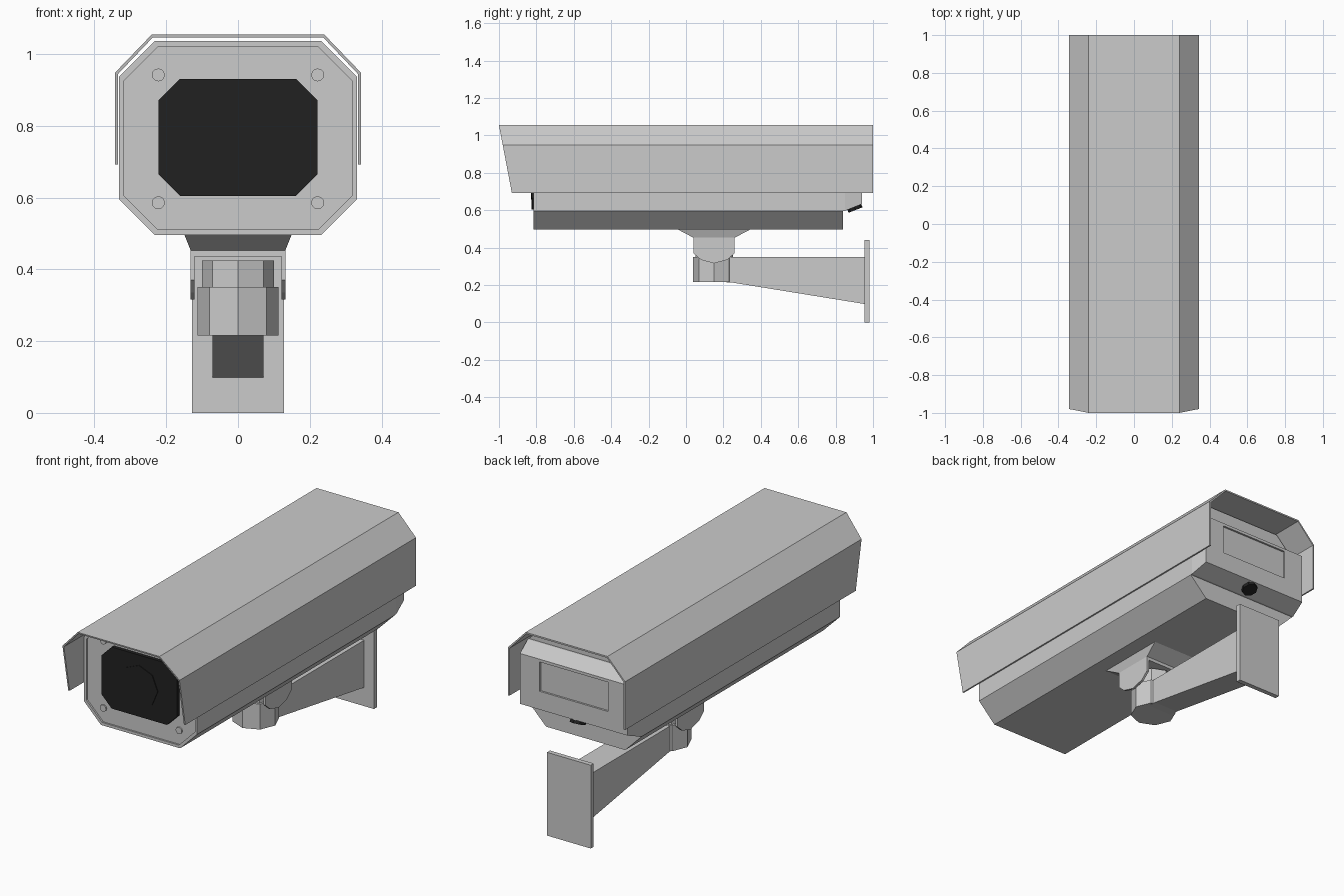
import bpy, bmesh, math
from mathutils import Vector

if "Cube" in bpy.data.objects:
    bpy.data.objects.remove(bpy.data.objects["Cube"])


def material(name, value):
    m = bpy.data.materials.new(name)
    m.diffuse_color = (value, value, value, 1)
    m.use_nodes = True
    m.node_tree.nodes["Principled BSDF"].inputs["Base Color"].default_value = m.diffuse_color
    return m


GREY = material("light_grey", 0.6)
BLACK = material("matte_black", 0.015)


def loft(name, rings, mat):
    """Bridge equal-sized rings of points and cap both ends."""
    bm = bmesh.new()
    loops = [[bm.verts.new(p) for p in ring] for ring in rings]
    n = len(loops[0])
    for a, b in zip(loops, loops[1:]):
        for i in range(n):
            j = (i + 1) % n
            bm.faces.new((a[i], a[j], b[j], b[i]))
    bm.faces.new(loops[0])
    bm.faces.new(loops[-1])
    bmesh.ops.recalc_face_normals(bm, faces=bm.faces)
    me = bpy.data.meshes.new(name)
    bm.to_mesh(me)
    bm.free()
    me.materials.append(mat)
    ob = bpy.data.objects.new(name, me)
    bpy.context.collection.objects.link(ob)
    return ob


def octagon(hw, z0, z1, cut, y):
    """Chamfered rectangle facing y."""
    return [(x, y, z) for x, z in (
        (-hw + cut, z0), (hw - cut, z0), (hw, z0 + cut), (hw, z1 - cut),
        (hw - cut, z1), (-hw + cut, z1), (-hw, z1 - cut), (-hw, z0 + cut))]


def rect_y(hw, z0, z1, y):
    return [(-hw, y, z0), (hw, y, z0), (hw, y, z1), (-hw, y, z1)]


def rect_z(hw, y0, y1, z):
    return [(-hw, y0, z), (hw, y0, z), (hw, y1, z), (-hw, y1, z)]


def disc(name, centre, axis, radius, depth, mat, sides=8, turn=0.0):
    """Low-sided cylinder growing from centre along axis."""
    axis = Vector(axis).normalized()
    u = Vector((1, 0, 0)) if abs(axis.x) < 0.9 else Vector((0, 1, 0))
    v = axis.cross(u)
    ring = [Vector(centre) + radius * (u * math.cos(t) + v * math.sin(t))
            for t in (turn + math.tau * i / sides for i in range(sides))]
    return loft(name, [ring, [p + axis * depth for p in ring]], mat)


# Housing: octagonal tube with a shallow recessed front
loft("housing", [
    octagon(0.318, 0.511, 1.02, 0.094, -0.807),
    octagon(0.318, 0.511, 1.02, 0.094, -0.816),
    octagon(0.332, 0.496, 1.036, 0.1, -0.816),
    octagon(0.332, 0.496, 1.036, 0.1, 0.84)], GREY)

# Tapered rear cover with a recessed service panel
loft("rear_cover", [
    rect_y(0.332, 0.597, 0.936, 0.835),
    rect_y(0.332, 0.597, 0.936, 0.85),
    rect_y(0.315, 0.633, 0.9, 0.94),
    rect_y(0.2, 0.73, 0.885, 0.94),
    rect_y(0.2, 0.73, 0.885, 0.93)], GREY)

# Sun shield: thin folded sheet with a raked front edge
side = [(0.343, 0.693), (0.343, 0.948), (0.24, 1.055)]
inner = [(0.335, 0.693), (0.335, 0.944), (0.237, 1.047)]
profile = side + [(-x, z) for x, z in reversed(side)]
profile += [(-x, z) for x, z in inner] + inner[::-1]
loft("sun_shield", [
    [(x, -1 + (1.055 - z) * 0.19, z) for x, z in profile],
    [(x, 1, z) for x, z in profile]], GREY)

# Front window, lens and screws
loft("front_window", [octagon(0.222, 0.605, 0.931, 0.06, -0.8),
                      octagon(0.222, 0.605, 0.931, 0.06, -0.826)], BLACK)
disc("lens", (0, -0.826, 0.768), (0, -1, 0), 0.11, 0.004, BLACK)
for sx in (-1, 1):
    for z in (0.586, 0.942):
        disc("front_screw", (sx * 0.222, -0.806, z), (0, -1, 0),
             0.018, 0.008, GREY, 12)

# Cable gland under the rear cover
disc("cable_gland", (0, 0.9, 0.618), (0, 0.37, -0.93), 0.04, 0.018, BLACK)

# Mounting yoke: flared flange, top plate and two ears
loft("mount_flange", [rect_z(0.15, -0.045, 0.345, 0.498),
                      rect_z(0.132, 0.04, 0.26, 0.453)], GREY)
loft("yoke_plate", [rect_z(0.133, 0.04, 0.26, 0.453),
                    rect_z(0.133, 0.04, 0.26, 0.436)], GREY)
ear = [(0.04, 0.45), (0.26, 0.45), (0.26, 0.37), (0.22, 0.335),
       (0.15, 0.316), (0.08, 0.335), (0.04, 0.37)]
for sx in (-1, 1):
    loft("yoke_ear", [[(sx * x, y, z) for y, z in ear]
                      for x in (0.121, 0.133)], GREY)

# Swivel joint
disc("swivel_top", (0, 0.15, 0.34), (0, 0, 1), 0.1, 0.085, GREY)
disc("swivel_base", (0, 0.15, 0.216), (0, 0, 1), 0.113, 0.135, GREY)

# Wall arm and wall plate
loft("wall_arm", [rect_y(0.071, 0.216, 0.349, 0.2),
                  rect_y(0.071, 0.213, 0.349, 0.25),
                  rect_y(0.071, 0.098, 0.349, 0.96)], GREY)
loft("wall_plate", [rect_y(0.128, 0, 0.441, 0.955),
                    rect_y(0.128, 0, 0.441, 0.98)], GREY)
